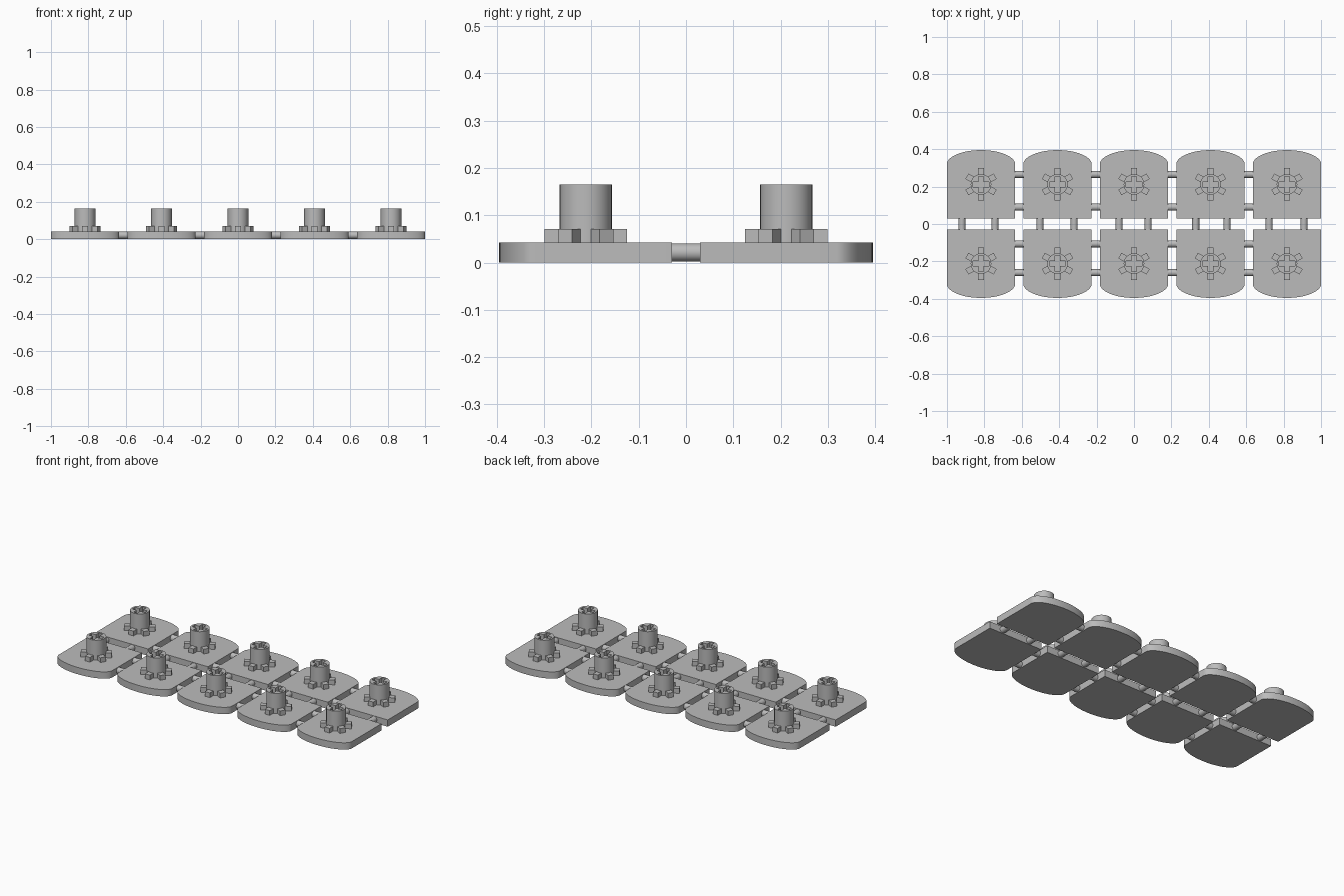
import bpy
import bmesh
from math import sin, cos, pi, radians
from mathutils import Matrix, Vector

cube = bpy.data.objects.get("Cube")
if cube:
    bpy.data.objects.remove(cube, do_unlink=True)

GREY = (0.5, 0.5, 0.5, 1)
plastic = bpy.data.materials.new("grey plastic")
plastic.use_nodes = True
plastic.diffuse_color = GREY
plastic.node_tree.nodes["Principled BSDF"].inputs["Base Color"].default_value = GREY


def finish(name, bm):
    bmesh.ops.recalc_face_normals(bm, faces=bm.faces)
    for f in bm.faces:
        f.smooth = True
    mesh = bpy.data.meshes.new(name)
    bm.to_mesh(mesh)
    bm.free()
    mesh.set_sharp_from_angle(angle=radians(30))
    mesh.materials.append(plastic)
    return mesh


def prism(name, loops, z0, z1):
    """Extrude an outline, with any inner loops as holes."""
    bm = bmesh.new()
    edges = []
    for loop in loops:
        vs = [bm.verts.new((x, y, z0)) for x, y in loop]
        edges += [bm.edges.new((vs[i - 1], vs[i])) for i in range(len(vs))]
    bmesh.ops.triangle_fill(bm, edges=edges, use_beauty=True, normal=(0, 0, 1))
    res = bmesh.ops.extrude_face_region(bm, geom=bm.faces[:], use_keep_orig=True)
    top = [g for g in res["geom"] if isinstance(g, bmesh.types.BMVert)]
    bmesh.ops.translate(bm, verts=top, vec=(0, 0, z1 - z0))
    return finish(name, bm)


def place(name, mesh, loc, turn=0):
    ob = bpy.data.objects.new(name, mesh)
    ob.location = loc
    ob.rotation_euler.z = turn
    bpy.context.collection.objects.link(ob)


def rod(name, a, b, radius=0.019):
    a, b = Vector(a), Vector(b)
    bm = bmesh.new()
    matrix = Matrix.Translation((a + b) / 2) @ (b - a).to_track_quat("Z", "Y").to_matrix().to_4x4()
    bmesh.ops.create_cone(bm, cap_ends=True, segments=24, radius1=radius,
                          radius2=radius, depth=(b - a).length, matrix=matrix)
    place(name, finish(name, bm), (0, 0, 0))


PITCH, ROW, HALF = 0.409, 0.212, 0.183
TILE_TOP, PEG_TOP = 0.042, 0.165

# Tile outline: square inner end, elliptical outer end
tile_outline = [(-HALF, 0.03 - ROW), (HALF, 0.03 - ROW)]
tile_outline += [(HALF * cos(pi * i / 40), 0.318 - ROW + 0.077 * sin(pi * i / 40))
                 for i in range(41)]
tile = prism("tile", [tile_outline], 0, TILE_TOP)

# Six-toothed collar
collar_outline = []
for k in range(6):
    a = pi / 2 + k * pi / 3
    for r, w in ((0.052, -0.017), (0.087, -0.017), (0.087, 0.017), (0.052, 0.017)):
        collar_outline.append((r * cos(a) - w * sin(a), r * sin(a) + w * cos(a)))
collar = prism("collar", [collar_outline], TILE_TOP - 0.004, 0.071)

# Round peg with a cross-shaped socket
circle = [(0.055 * cos(2 * pi * i / 48), 0.055 * sin(2 * pi * i / 48)) for i in range(48)]
cross = []
for k in range(4):
    c, s = cos(k * pi / 2), sin(k * pi / 2)
    for x, y in ((0.043, -0.013), (0.043, 0.013), (0.013, 0.013)):
        cross.append((x * c - y * s, x * s + y * c))
peg = prism("peg", [circle, cross], TILE_TOP - 0.004, PEG_TOP)

for row, sign in (("back", 1), ("front", -1)):
    turn = 0 if sign > 0 else pi
    for i in range(5):
        loc = ((i - 2) * PITCH, sign * ROW, 0)
        for part, mesh in (("tile", tile), ("collar", collar), ("peg", peg)):
            place(f"{row}_{part}_{i + 1}", mesh, loc, turn)

# Rods joining neighbouring tiles along each row
for i in range(4):
    x = (i - 1.5) * PITCH
    for y in (0.265, 0.09, -0.106, -0.26):
        rod("row_rod", (x - 0.03, y, 0.0215), (x + 0.03, y, 0.0215))

# Rods joining the two rows
for x in (-0.92, -0.743, -0.503, -0.32, -0.08, 0.075, 0.33, 0.497, 0.722, 0.909):
    rod("cross_rod", (x, -0.04, 0.0215), (x, 0.04, 0.0215))
